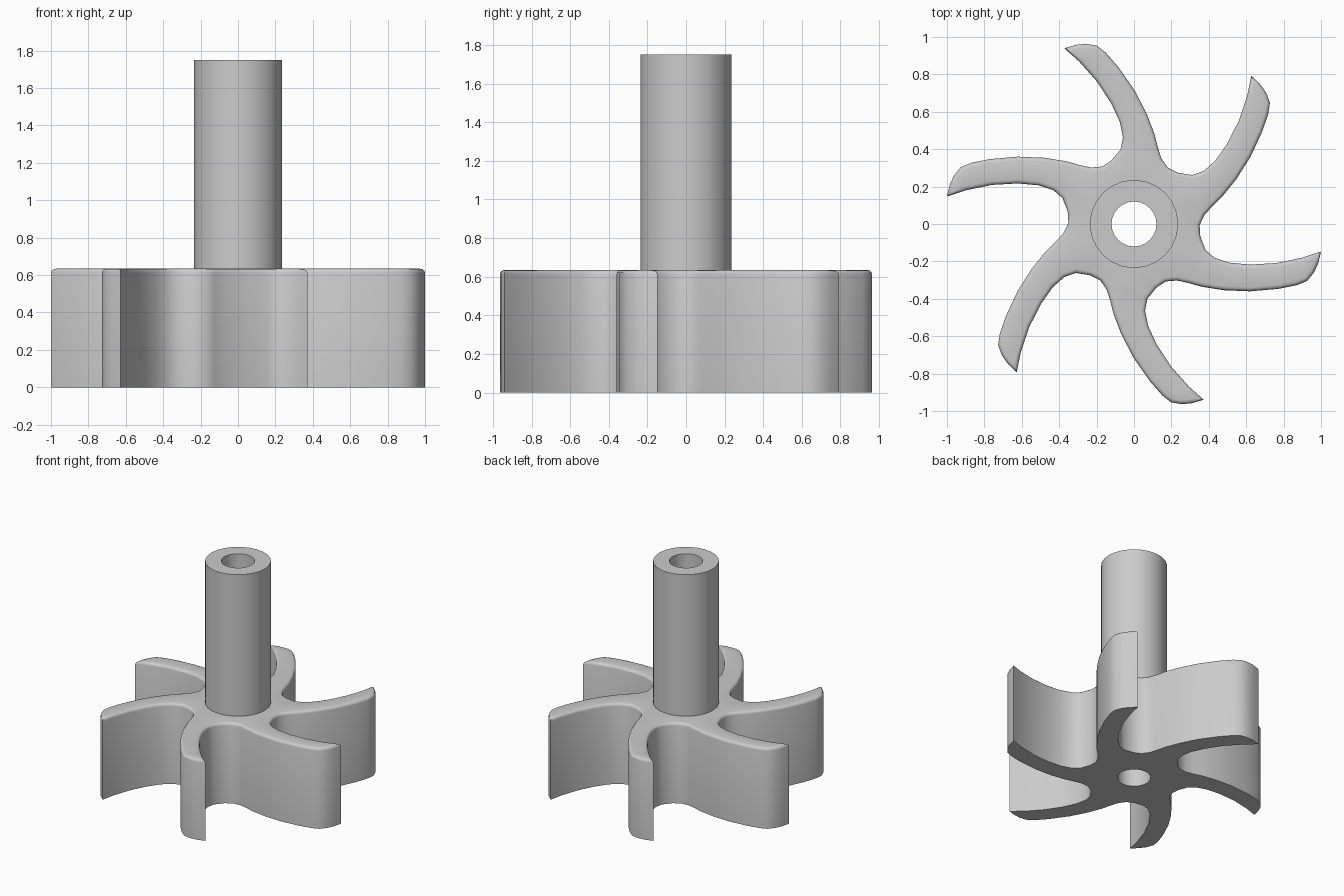
import bpy, bmesh, math
from mathutils import Matrix

cube = bpy.data.objects.get("Cube")
if cube:
    bpy.data.objects.remove(cube, do_unlink=True)

BLADES = 6
BLADE_TOP = 0.634
SHAFT_TOP = 1.75
SHAFT_R, BORE_R = 0.236, 0.12
SIDES = 24

grey = bpy.data.materials.new("plain_grey")
grey.use_nodes = True
grey.diffuse_color = (0.6, 0.6, 0.6, 1)
grey.node_tree.nodes["Principled BSDF"].inputs["Base Color"].default_value = (0.6, 0.6, 0.6, 1)


def finish(name, bm):
    """Turn a bmesh into a smooth-shaded object with sharp edges kept."""
    bmesh.ops.recalc_face_normals(bm, faces=bm.faces)
    mesh = bpy.data.meshes.new(name)
    bm.to_mesh(mesh)
    bm.free()
    mesh.materials.append(grey)
    obj = bpy.data.objects.new(name, mesh)
    bpy.context.collection.objects.link(obj)
    bpy.ops.object.select_all(action='DESELECT')
    bpy.context.view_layer.objects.active = obj
    obj.select_set(True)
    bpy.ops.object.shade_smooth_by_angle(angle=math.radians(32))
    return obj


def ring(bm, radius, z):
    """Closed circle of edges."""
    vs = [bm.verts.new((radius * math.cos(2 * math.pi * i / SIDES),
                        radius * math.sin(2 * math.pi * i / SIDES), z)) for i in range(SIDES)]
    return [bm.edges.new((vs[i - 1], vs[i])) for i in range(SIDES)]


# One repeat of the outline: valley, blade back, tip, blade front
blade = [(-0.12, 0.34), (-0.17, 0.307), (-0.23, 0.302), (-0.29, 0.315),
         (-0.36, 0.335), (-0.48, 0.354), (-0.62, 0.36), (-0.77, 0.347),
         (-0.87, 0.327), (-0.925, 0.305), (-0.962, 0.26), (-0.985, 0.21),
         (-1.0, 0.147), (-0.9, 0.18), (-0.76, 0.209), (-0.62, 0.217),
         (-0.51, 0.207), (-0.43, 0.18), (-0.382, 0.138)]

# Impeller: six curved blades around a hub, with rounded top edges
bm = bmesh.new()
outline = []
for k in range(BLADES):
    turn = Matrix.Rotation(k * 2 * math.pi / BLADES, 3, 'Z')
    for x, y in blade:
        outline.append(bm.verts.new(turn @ bm.verts.new((x, y, 0)).co))
bmesh.ops.delete(bm, geom=[v for v in bm.verts if v not in set(outline)], context='VERTS')
base = bm.faces.new(outline)
res = bmesh.ops.extrude_face_region(bm, geom=[base], use_keep_orig=True)
top_verts = [g for g in res["geom"] if isinstance(g, bmesh.types.BMVert)]
bmesh.ops.translate(bm, verts=top_verts, vec=(0, 0, BLADE_TOP))
bmesh.ops.recalc_face_normals(bm, faces=bm.faces)
rim = [e for e in bm.edges if all(v.co.z > BLADE_TOP / 2 for v in e.verts)]
bmesh.ops.bevel(bm, geom=rim, offset=0.021, segments=3, profile=0.5,
                affect='EDGES', clamp_overlap=False)

# Reopen the two caps and refill them around the shaft and the bore
caps = [f for f in bm.faces if len(f.verts) > 50]
for cap, radius in [(f, SHAFT_R if f.calc_center_median().z > 0.3 else BORE_R) for f in caps]:
    z = cap.verts[0].co.z
    edges = list(cap.edges)
    bmesh.ops.delete(bm, geom=[cap], context='FACES_ONLY')
    bmesh.ops.triangle_fill(bm, use_beauty=True, edges=edges + ring(bm, radius, z))
finish("impeller_blades", bm)

# Hollow shaft: bore wall, end ring and outer wall
bm = bmesh.new()
profile = [(BORE_R, 0), (BORE_R, SHAFT_TOP), (SHAFT_R, SHAFT_TOP), (SHAFT_R, BLADE_TOP)]
loops = [ring(bm, r, z) for r, z in profile]
for lower, upper in zip(loops, loops[1:]):
    bmesh.ops.bridge_loops(bm, edges=lower + upper)
shaft = finish("hollow_shaft", bm)
# An open tube has no inside to recalculate, so face every wall outward from the solid
for p in shaft.data.polygons:
    radial = p.normal.x * p.center.x + p.normal.y * p.center.y
    inner = math.hypot(p.center.x, p.center.y) < (BORE_R + SHAFT_R) / 2 and abs(p.normal.z) < 0.5
    wrong = p.normal.z < 0 if abs(p.normal.z) > 0.5 else (radial > 0) == inner
    if wrong:
        p.flip()
shaft.data.update()
